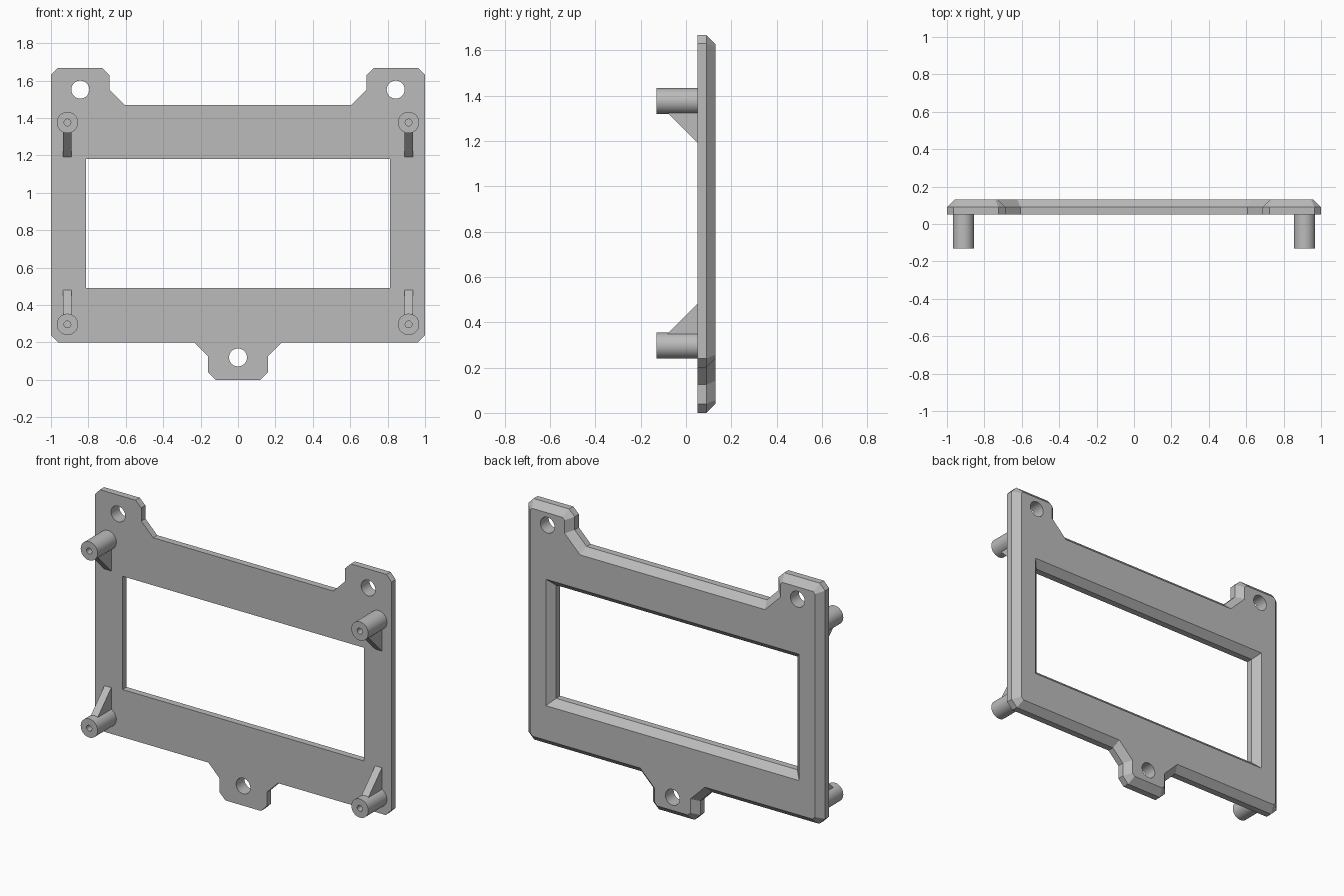
import bpy, bmesh
from math import cos, sin, tau
from mathutils import Vector

cube = bpy.data.objects.get("Cube")
if cube:
    bpy.data.objects.remove(cube, do_unlink=True)

grey = bpy.data.materials.new("plain grey")
grey.use_nodes = True
colour = (0.5, 0.5, 0.5, 1)
grey.diffuse_color = colour
grey.node_tree.nodes["Principled BSDF"].inputs["Base Color"].default_value = colour

FRONT, MID, BACK = 0.05, 0.09, 0.13
BEVEL = BACK - MID


def loft(name, sections):
    """Skin a list of (y, [(x, z), ...]) sections and cap both ends."""
    bm = bmesh.new()
    rings = [[bm.verts.new((x, y, z)) for x, z in pts] for y, pts in sections]
    for a, b in zip(rings, rings[1:]):
        for i in range(len(a)):
            j = (i + 1) % len(a)
            bm.faces.new((a[i], a[j], b[j], b[i]))
    bm.faces.new(rings[0])
    bm.faces.new(rings[-1])
    bmesh.ops.recalc_face_normals(bm, faces=bm.faces)
    mesh = bpy.data.meshes.new(name)
    bm.to_mesh(mesh)
    bm.free()
    mesh.materials.append(grey)
    obj = bpy.data.objects.new(name, mesh)
    bpy.context.collection.objects.link(obj)
    return obj


def circle(x, z, r, n=40):
    return [(x + r * cos(tau * i / n), z + r * sin(tau * i / n)) for i in range(n)]


def rect(x0, x1, z0, z1):
    return [(x0, z0), (x1, z0), (x1, z1), (x0, z1)]


def inset(pts, d):
    """Mitred inward offset of an anticlockwise outline."""
    out = []
    for i, p in enumerate(pts):
        p = Vector(p)
        a = (p - Vector(pts[i - 1])).normalized()
        b = (Vector(pts[(i + 1) % len(pts)]) - p).normalized()
        na, nb = Vector((-a.y, a.x)), Vector((-b.y, b.x))
        out.append(tuple(p + (na + nb) * d / (1 + na.dot(nb))))
    return out


def cut(target, cutter):
    mod = target.modifiers.new("cut", "BOOLEAN")
    mod.operation, mod.solver, mod.object = "DIFFERENCE", "EXACT", cutter
    bpy.context.view_layer.objects.active = target
    bpy.ops.object.modifier_apply(modifier=mod.name)
    bpy.data.objects.remove(cutter, do_unlink=True)


def smooth(obj):
    bpy.ops.object.select_all(action="DESELECT")
    obj.select_set(True)
    bpy.context.view_layer.objects.active = obj
    bpy.ops.object.shade_smooth_by_angle(angle=0.5)


# Mounting plate: mirrored half outline, bevelled on the back
half = [(0.12, 0), (0.16, 0.04), (0.16, 0.125), (0.235, 0.2), (0.96, 0.2),
        (1, 0.24), (1, 1.63), (0.965, 1.667), (0.725, 1.667), (0.687, 1.63),
        (0.687, 1.55), (0.607, 1.47)]
outline = half + [(-x, z) for x, z in reversed(half)]
plate = loft("mounting_plate", [(FRONT, outline), (MID, outline),
                                (BACK, inset(outline, BEVEL))])

# Display window, flared towards the back
window = rect(-0.813, 0.813, 0.49, 1.18)
cut(plate, loft("window_cutter", [(0, window), (MID, window),
                                  (BACK + 0.02, inset(window, -BEVEL - 0.02))]))

# Screw holes in the three tabs
for x, z in ((-0.843, 1.552), (0.843, 1.552), (0, 0.12)):
    hole = circle(x, z, 0.048)
    cut(plate, loft("hole_cutter", [(0, hole), (0.2, hole)]))
smooth(plate)

# Bored standoff posts, each with a bracing rib pointing to mid height
for side, x in (("left", 0.912), ("right", -0.912)):
    for level, z, way in (("upper", 1.376, -1), ("lower", 0.297, 1)):
        outer, bore = circle(x, z, 0.057), circle(x, z, 0.018)
        post = loft(f"{level}_{side}_post", [(0.06, outer), (-0.13, outer),
                                             (-0.13, bore), (FRONT - 0.005, bore)])
        smooth(post)
        near, edge = z + way * 0.03, z + way * 0.054
        far = edge + way * 0.13
        loft(f"{level}_{side}_rib", [
            (-0.08, rect(x - 0.023, x + 0.023, near, edge)),
            (FRONT, rect(x - 0.023, x + 0.023, near, far))])
